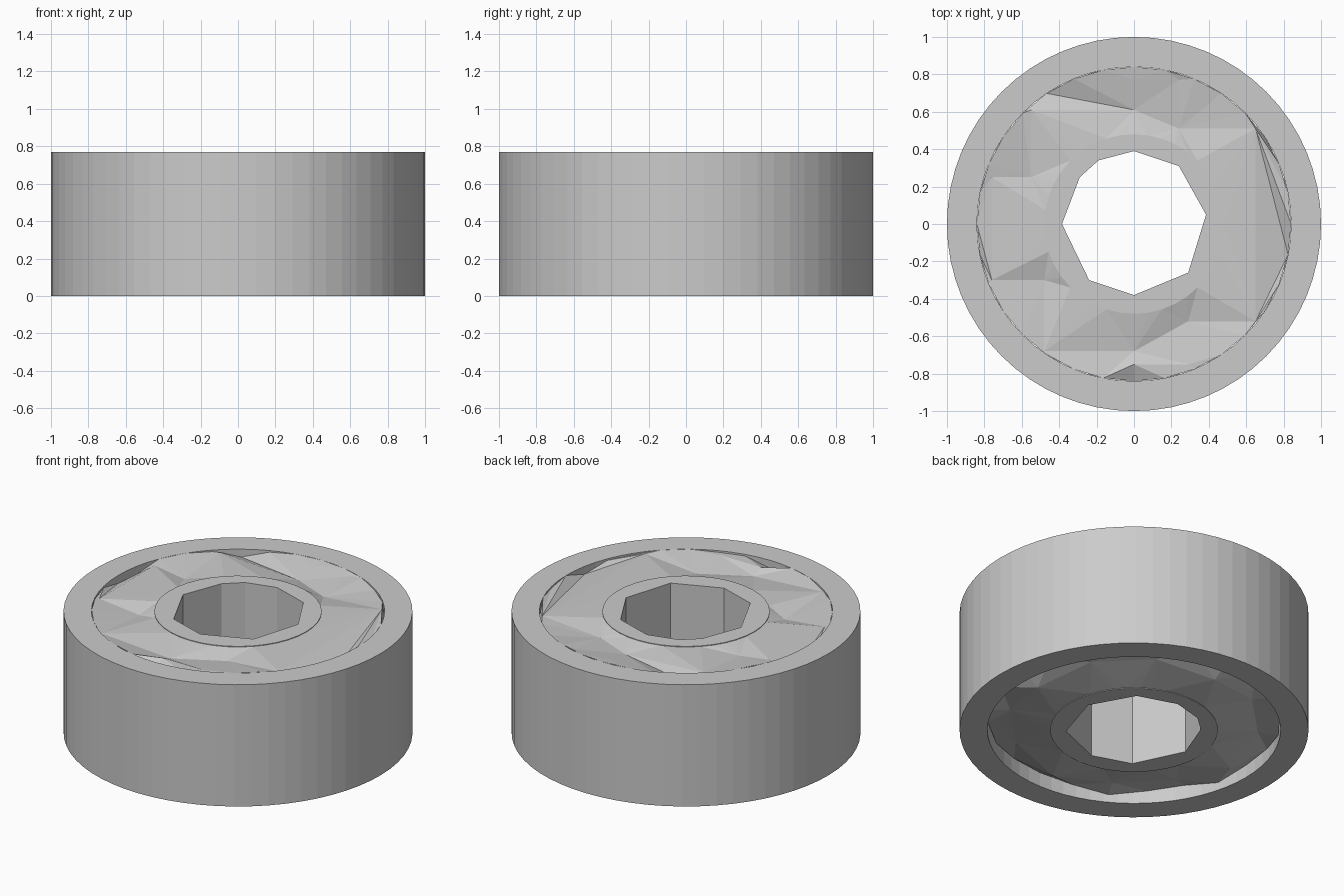
import bpy, bmesh, math, random

if "Cube" in bpy.data.objects:
    bpy.data.objects.remove(bpy.data.objects["Cube"])

random.seed(4)
H, R_OUT, R_LIP, R_HUB, SEG = 0.77, 1.0, 0.84, 0.48, 64

steel = bpy.data.materials.new("steel_grey")
steel.diffuse_color = (0.6, 0.6, 0.6, 1)
steel.use_nodes = True
steel.node_tree.nodes["Principled BSDF"].inputs["Base Color"].default_value = steel.diffuse_color

# outlines: irregular bore and the stepped edge of the shield
BORE = [(0, .39), (.24, .31), (.385, .05), (.29, -.26), (0, -.38),
        (-.24, -.30), (-.385, 0), (-.29, .25), (-.19, .34)]
STEPS = [(0, .77), (.24, .77), (.24, .51), (.65, .51), (.65, -.52), (.29, -.52),
         (.29, -.75), (0, -.75), (0, -.68), (-.48, -.68), (-.48, -.30), (-.76, -.30),
         (-.76, .25), (-.55, .25), (-.55, .61), (0, .61)]


def circle(r, n):
    return [(r * math.cos(2 * math.pi * i / n), r * math.sin(2 * math.pi * i / n)) for i in range(n)]


def finish(name, bm):
    me = bpy.data.meshes.new(name)
    bm.to_mesh(me)
    bm.free()
    me.materials.append(steel)
    ob = bpy.data.objects.new(name, me)
    bpy.context.collection.objects.link(ob)
    return ob


def tube(name, outer, inner, z0, z1, inner_depth=None):
    """Ring between two outlines; inner wall optional depth from each end."""
    bm = bmesh.new()
    loops = {}
    for key, pts, z in (("ot", outer, z1), ("ob", outer, z0), ("it", inner, z1), ("ib", inner, z0)):
        vs = [bm.verts.new((x, y, z)) for x, y in pts]
        loops[key] = [bm.edges.new((vs[i], vs[i - 1])) for i in range(len(vs))]
    for a, b in (("ot", "ob"), ("it", "ib")):
        bmesh.ops.bridge_loops(bm, edges=loops[a] + loops[b])
    for a, b in (("ot", "it"), ("ob", "ib")):
        bmesh.ops.triangle_fill(bm, edges=loops[a] + loops[b], use_beauty=True)
    bmesh.ops.recalc_face_normals(bm, faces=bm.faces)
    return finish(name, bm)


def web(name, loops, up):
    """Facetted sheet between nested outlines; each loop is (points, height function)."""
    bm = bmesh.new()
    edges, heights = [], {}
    for pts, zf in loops:
        vs = [bm.verts.new((x, y, 0)) for x, y in pts]
        for i, v in enumerate(vs):
            heights[v] = zf(i)
        edges.append([bm.edges.new((vs[i], vs[i - 1])) for i in range(len(vs))])
    for a, b in zip(edges, edges[1:]):
        bmesh.ops.triangle_fill(bm, edges=a + b, use_beauty=True)
    for f in bm.faces:
        f.normal_update()
        if (f.normal.z > 0) != up:
            f.normal_flip()
    for v, z in heights.items():
        v.co.z = z
    return finish(name, bm)


# outer and inner races
tube("outer_ring", circle(R_OUT, SEG), circle(R_LIP, SEG), 0, H)
tube("inner_ring", circle(R_HUB, 40), BORE, 0, H)

# upper shield: stepped plate nearly flush with the rim, broken edge beyond it
web("top_shield", [
    (circle(R_HUB, 40), lambda i: H - 0.004),
    (STEPS, lambda i: H - 0.01 - (0.03 if i in (2, 5, 8, 10, 13, 15) else 0)),
    (circle(R_LIP, 32), lambda i: H - random.choice((0.0, 0.01, 0.05))),
], True)

# lower shield: sunk plate with a few raised teeth along its edge
web("bottom_shield", [
    (circle(R_HUB, 40), lambda i: 0.004),
    (circle(0.72, 12), lambda i: 0.06 if i % 3 else 0.015),
    (circle(R_LIP, 24), lambda i: random.choice((0.05, 0.08, 0.09))),
], False)
